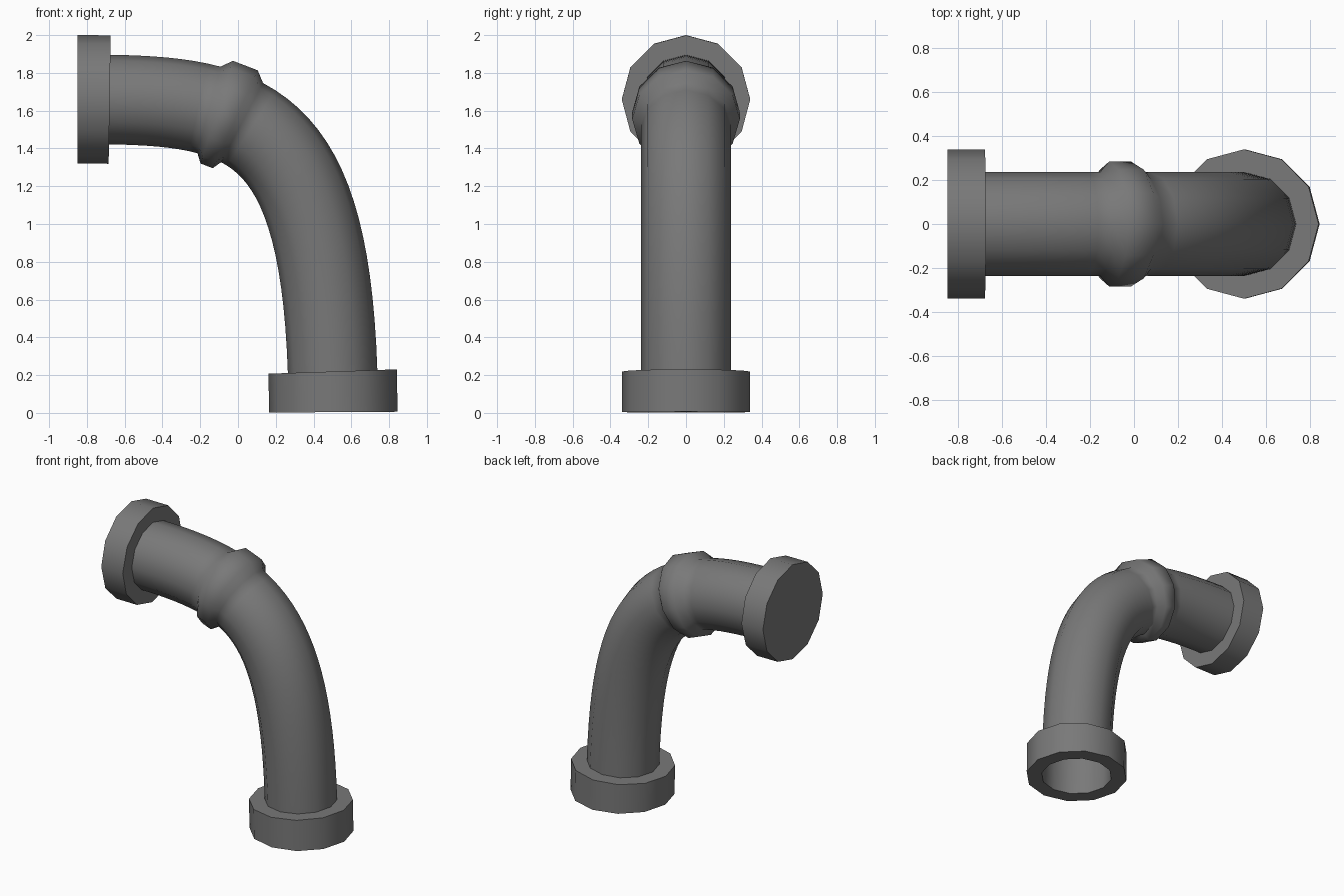
import bpy, bmesh, math
from mathutils import Vector

if "Cube" in bpy.data.objects:
    bpy.data.objects.remove(bpy.data.objects["Cube"])

SIDES = 12
PIPE_R, FLANGE_R, COLLAR_R = 0.237, 0.34, 0.285

# Centre line of the elbow: one cubic curve in the xz plane
P0, P1 = Vector((0.505, 0, 0.004)), Vector((0.495, 0, 1.6))
P2, P3 = Vector((0.07, 0, 1.66)), Vector((-0.85, 0, 1.66))

metal = bpy.data.materials.new("dark grey metal")
metal.diffuse_color = (0.19, 0.19, 0.19, 1)
metal.use_nodes = True
metal.node_tree.nodes["Principled BSDF"].inputs["Base Color"].default_value = metal.diffuse_color


def section(t, radius):
    """Points of a 12-sided cross-section standing square on the centre line."""
    u = 1 - t
    centre = u**3 * P0 + 3 * u * u * t * P1 + 3 * u * t * t * P2 + t**3 * P3
    tangent = (u * u * (P1 - P0) + 2 * u * t * (P2 - P1) + t * t * (P3 - P2)).normalized()
    side = Vector((0, 1, 0))
    outward = side.cross(tangent)
    return [centre + radius * (math.cos(a) * outward + math.sin(a) * side)
            for a in (2 * math.pi * i / SIDES for i in range(SIDES))]


def sweep(name, profile, cap=False):
    """Skin a list of (position on curve, radius) rings into a tube."""
    bm = bmesh.new()
    rings = [[bm.verts.new(p) for p in section(t, r)] for t, r in profile]
    for a, b in zip(rings, rings[1:]):
        for i in range(SIDES):
            j = (i + 1) % SIDES
            bm.faces.new((a[i], a[j], b[j], b[i]))
    if cap:
        bm.faces.new(rings[-1])
    mesh = bpy.data.meshes.new(name)
    bm.to_mesh(mesh)
    bm.free()
    mesh.materials.append(metal)
    obj = bpy.data.objects.new(name, mesh)
    bpy.context.collection.objects.link(obj)
    bpy.ops.object.select_all(action='DESELECT')
    obj.select_set(True)
    bpy.context.view_layer.objects.active = obj
    bpy.ops.object.shade_smooth_by_angle(angle=math.radians(60))
    return obj


def span(start, end, steps):
    return [(start + (end - start) * i / steps, PIPE_R) for i in range(steps + 1)]


LOW, HIGH, MID = 0.047, 0.936, 0.65

# Bent pipe with the raised collar
collar = [(MID - 0.028, COLLAR_R), (MID + 0.028, COLLAR_R)]
sweep("elbow_pipe", span(LOW, MID - 0.05, 18) + collar + span(MID + 0.05, HIGH, 8))

# Open flange at the bottom: bore, rim face, outer wall, shoulder
sweep("bottom_flange", [(LOW, PIPE_R), (0, PIPE_R), (0, FLANGE_R),
                        (LOW, FLANGE_R), (LOW, PIPE_R)])

# Closed flange at the upper end
sweep("upper_flange", [(HIGH, PIPE_R), (HIGH, FLANGE_R), (1, FLANGE_R)], cap=True)
